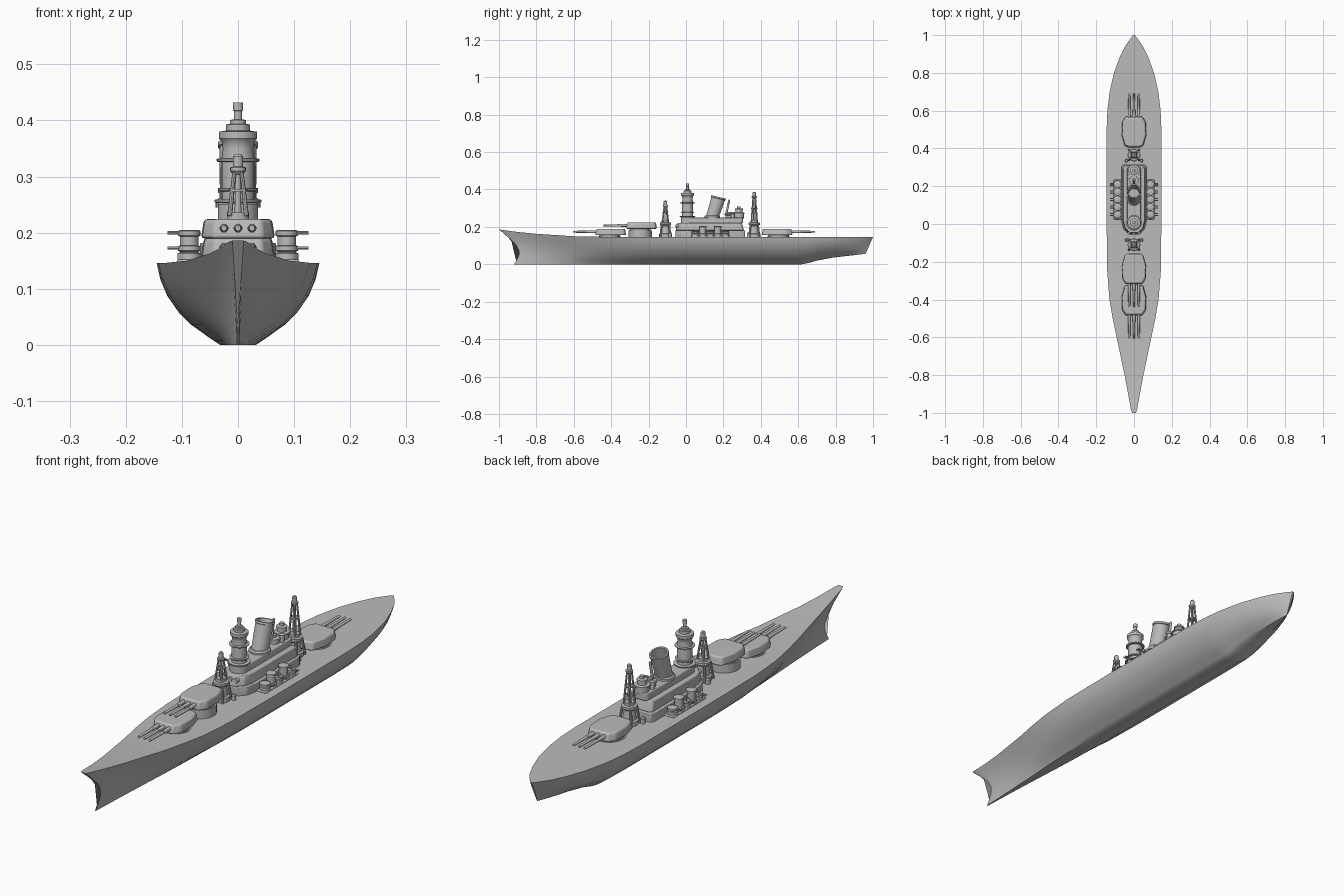
import bpy, bmesh, math
from mathutils import Vector

if "Cube" in bpy.data.objects:
    bpy.data.objects.remove(bpy.data.objects["Cube"])

GREY = bpy.data.materials.new("ship grey")
GREY.diffuse_color = (0.5, 0.5, 0.5, 1)
GREY.use_nodes = True
GREY.node_tree.nodes["Principled BSDF"].inputs["Base Color"].default_value = GREY.diffuse_color


def finish(name, bm, bevel=0):
    bmesh.ops.recalc_face_normals(bm, faces=bm.faces)
    me = bpy.data.meshes.new(name)
    bm.to_mesh(me)
    bm.free()
    me.materials.append(GREY)
    ob = bpy.data.objects.new(name, me)
    bpy.context.collection.objects.link(ob)
    if bevel:
        m = ob.modifiers.new("bevel", 'BEVEL')
        m.width, m.segments, m.limit_method = bevel, 3, 'ANGLE'
    return ob


def loft(name, rings, bevel=0):
    """Closed rings joined in order and capped."""
    bm = bmesh.new()
    vs = [[bm.verts.new(p) for p in r] for r in rings]
    n = len(vs[0])
    for a, b in zip(vs, vs[1:]):
        for i in range(n):
            j = (i + 1) % n
            bm.faces.new((a[i], a[j], b[j], b[i]))
    bm.faces.new(vs[0])
    bm.faces.new(vs[-1])
    return finish(name, bm, bevel)


def lathe(name, x, y, prof, n=24, sx=1, sy=1, lean=0):
    """Turned part from (radius, z) points; lean shifts y with height."""
    z0 = prof[0][1]
    return loft(name, [[(x + sx * r * math.cos(2 * math.pi * i / n),
                         y + sy * r * math.sin(2 * math.pi * i / n) + lean * (z - z0), z)
                        for i in range(n)] for r, z in prof])


def rod(name, a, b, r0, r1=None, n=12):
    a, b = Vector(a), Vector(b)
    q = (b - a).to_track_quat('Z', 'Y')
    rings = []
    for p, r in ((a, r0), (b, r0 if r1 is None else r1)):
        rings.append([p + q @ Vector((r * math.cos(2 * math.pi * i / n),
                                      r * math.sin(2 * math.pi * i / n), 0)) for i in range(n)])
    return loft(name, rings)


def prism(name, half, z0, z1, taper=1, bevel=0):
    """Plan outline given as right half (x, y) points, mirrored in x."""
    pts = half + [(-x, y) for x, y in reversed(half)]
    cy = sum(p[1] for p in pts) / len(pts)
    return loft(name, [[(x, y, z0) for x, y in pts],
                       [(x * taper, cy + (y - cy) * taper, z1) for x, y in pts]], bevel)


def interp(tab, v):
    for (a, p), (b, q) in zip(tab, tab[1:]):
        if v <= b:
            return p + (q - p) * max(0, v - a) / (b - a)
    return tab[-1][1]


# hull: lofted sections with raked stem and stern
BEAM = [(-1, .010), (-.985, .016), (-.9, .031), (-.8, .05), (-.6, .092), (-.5, .113), (-.4, .13),
        (-.25, .142), (0, .145), (.5, .145), (.6, .141), (.7, .129), (.8, .106), (.88, .077),
        (.94, .048), (.98, .02), (1, .004)]
SHEER = [(-1, .186), (-.9, .173), (-.8, .163), (-.6, .150), (-.4, .146), (1, .146)]
KEEL = [(.62, 0), (.66, .008), (.7, .02), (.8, .036), (1, .056)]
MID = [(0, .22), (.1, .37), (.25, .58), (.4, .73), (.6, .87), (.8, .955), (1, 1)]
STEM = [(0, .08), (.15, .098), (.3, .11), (.45, .105), (.6, .085), (.8, .045), (1, 0)]
LEVELS = [0, .05, .1, .17, .25, .32, .4, .5, .6, .7, .8, .9, 1]
stations = sorted({b[0] for b in BEAM} | {k[0] for k in KEEL} | {-.95, -.7, -.1, .25})
rings = []
for s in stations:
    w, top, low = interp(BEAM, s), interp(SHEER, s), interp(KEEL, s)
    bow = max(0, min(1, (-.2 - s) / .8))
    half = []
    for t in LEVELS:
        f = interp(MID, t) * (1 - bow) + (.16 + .84 * t ** 1.5) * bow
        y = s + interp(STEM, t) * max(0, 1 - (s + 1) / .5) - .04 * (1 - t) * max(0, (s - .7) / .3)
        half.append((w * f, y, low + (top - low) * t))
    rings.append([(-x, y, z) for x, y, z in reversed(half)] + half)
loft("hull", rings)


# main gun turrets: barbette, gunhouse, three barrels
def turret(name, y, d, z0, length=.12):
    lathe(name + "_barbette", 0, y, [(.062, .14), (.062, z0 - .008), (.056, z0 - .008), (.056, z0 + .004)], 32)
    half = [(.045, y + d * .075), (.064, y + d * .045), (.066, y - d * .025),
            (.05, y - d * .082), (.03, y - d * .09)]
    prism(name + "_gunhouse", half[::-1] if d > 0 else half, z0, z0 + .034, .92, .006)
    for x in (-.025, 0, .025):
        rod(name + "_sleeve", (x, y + d * .05, z0 + .018), (x, y + d * .11, z0 + .018), .0085, .007)
        rod(name + "_barrel", (x, y + d * .1, z0 + .018), (x, y + d * (.075 + length), z0 + .018), .0065, .005)


turret("first_turret", -.41, -1, .156)
turret("second_turret", -.245, -1, .19)
turret("aft_turret", .495, 1, .156)

# superstructure tiers
prism("lower_house", [(.03, -.055), (.058, -.025), (.068, .02), (.068, .30), (.06, .315)], .14, .182, 1, .003)
prism("middle_house", [(.022, -.055), (.05, -.03), (.06, .01), (.06, .30), (.05, .31)], .182, .222, .94, .003)
prism("upper_house", [(.03, .0), (.036, .02), (.036, .295), (.028, .305)], .22, .25, 1, .003)
prism("gun_gallery", [(.108, .025), (.108, .235)], .14, .152, 1, .003)

# round windows on the front of the house
for x, y in ((-.025, -.049), (0, -.051), (.025, -.049)):
    rod("front_window", (x, y + .01, .205), (x, y - .004, .205), .009, n=16)

# conning tower with platforms
lathe("main_tower", 0, .008, [(.036, .215), (.036, .25), (.029, .258), (.029, .335), (.027, .35), (.029, .362),
                              (.034, .368), (.034, .38), (.021, .382), (.021, .393), (.014, .394), (.014, .401),
                              (.007, .402), (.007, .417), (.009, .418), (.009, .432)], 32)
for z, r in ((.255, .042), (.275, .036), (.328, .038)):
    lathe("tower_platform", 0, .008, [(r - .002, z - .002), (r, z), (r, z + .003), (r - .002, z + .004)], 32)

# raked funnel with hollow top
lathe("funnel_base", 0, .14, [(.042, .245), (.042, .257), (.036, .262)], 32, .95, 1)
funnel = lathe("funnel", 0, .14, [(.035, .25), (.036, .35), (.039, .352), (.039, .36), (.032, .36),
                                  (.031, .30)], 32, .92, 1, .32)
for v in funnel.data.vertices:          # top edge cut square to the rake
    if v.co.z > .34:
        v.co.z -= (v.co.y - .175) * .25

# aft control position and raked pole
lathe("aft_director", 0, .283, [(.027, .245), (.027, .268), (.031, .27), (.031, .275), (.018, .277), (.018, .29),
                                (.021, .291), (.021, .297), (.009, .299), (.009, .31)])
lathe("searchlight_stand", 0, .232, [(.022, .245), (.022, .262), (.026, .264), (.026, .27), (.01, .272), (.01, .28)])
rod("raked_pole", (0, .215, .27), (0, .232, .345), .006, .005)
for s in (-1, 1):
    lathe("deck_light", s * .024, .25, [(.009, .245), (.009, .27), (.012, .271), (.012, .28)], 16)


# tripod style masts on round houses
def mast(name, y, top):
    lathe(name + "_house", 0, y, [(.034, .14), (.034, .163), (.026, .166), (.022, .205), (.03, .212),
                                  (.03, .222), (.02, .224), (.02, .236)])
    zt = top - .03
    for i in range(4):
        c, s = math.cos(math.pi * (i + .5) / 2), math.sin(math.pi * (i + .5) / 2)
        rod(name + "_leg", (.021 * c, y + .021 * s, .23), (.009 * c, y + .009 * s, zt), .0045, .0035, 8)
        c, s = c * 1.25, s * 1.25
        rod(name + "_strut", (.032 * c, y + .032 * s, .14), (.022 * c, y + .022 * s, .215), .005, n=8)
    rod(name + "_core", (0, y, .23), (0, y, zt), .006, .005)
    zm = (.236 + zt) / 2
    lathe(name + "_ring", 0, y, [(.017, zm), (.017, zm + .005)], 16)
    lathe(name + "_cap", 0, y, [(.009, zt - .006), (.014, zt), (.014, zt + .006), (.009, zt + .008),
                                (.009, top - .004), (.006, top)], 16)


mast("fore_mast", -.11, .34)
mast("aft_mast", .365, .387)

# secondary guns, five a side, alternating low and high
for s in (-1, 1):
    for i in range(5):
        y, top = .05 + .04 * i, (.205 if i % 2 else .178)
        x = s * .087
        lathe("side_gun_mount", x, y, [(.021, .145), (.021, .163), (.0165, .165), (.0165, top - .012),
                                       (.02, top - .01), (.02, top - .002), (.016, top)], 20)
        for dy in (-.005, .005):
            rod("side_gun_barrel", (x, y + dy, top - .005), (s * .126, y + dy, top - .005), .0028, n=8)
    # small lockers on deck beside the masts
    for y in (-.085, .335):
        lathe("deck_locker", s * .04, y, [(.009, .14), (.009, .165), (.006, .169)], 12)

# smooth shading with sharp edges kept
for ob in bpy.context.scene.objects:
    ob.select_set(True)
    bpy.context.view_layer.objects.active = ob
bpy.ops.object.shade_smooth_by_angle(angle=math.radians(35))
